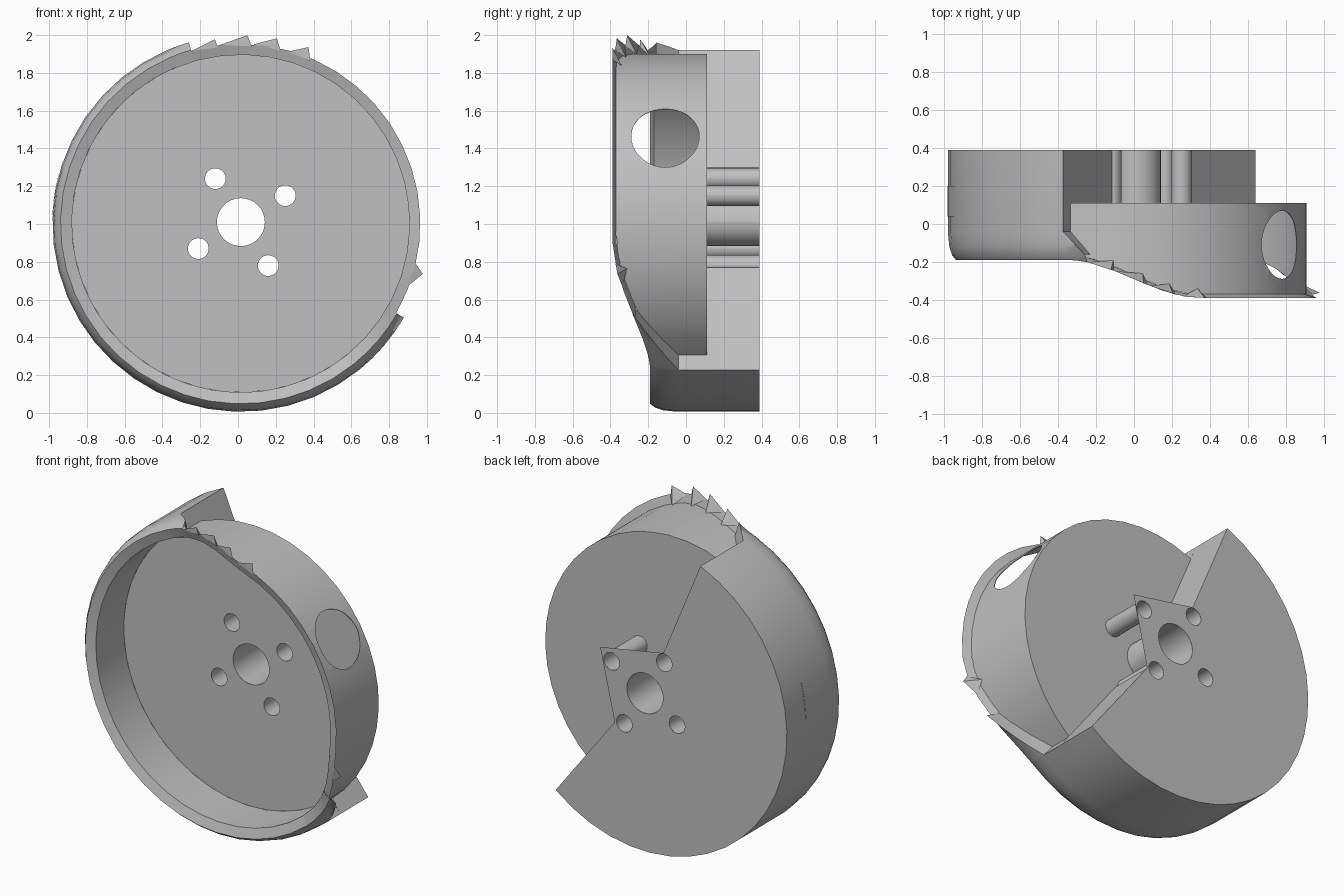
import bpy
from math import sin, cos, radians, pi
from mathutils import Vector, Euler

if "Cube" in bpy.data.objects:
    bpy.data.objects.remove(bpy.data.objects["Cube"])

CX, CZ = 0.015, 1.003          # axis of the round housing, along y
R_IN, R_RIM, R_OUT = 0.895, 0.945, 0.997
FLOOR, BACK = 0.11, 0.39
LEFT_A, LEFT_B = 113, 309      # angular range of the deep half
TAIL_A, TAIL_B = 106, 330      # where its front skirt tapers out

grey = bpy.data.materials.new("plain_grey")
grey.use_nodes = True
grey.diffuse_color = (0.53, 0.53, 0.53, 1)
grey.node_tree.nodes["Principled BSDF"].inputs["Base Color"].default_value = (0.53, 0.53, 0.53, 1)


def finish(ob):
    ob.data.materials.append(grey)
    bpy.ops.object.select_all(action="DESELECT")
    ob.select_set(True)
    bpy.context.view_layer.objects.active = ob
    bpy.ops.object.shade_smooth_by_angle(angle=radians(25))
    return ob


def mesh(name, verts, faces):
    me = bpy.data.meshes.new(name)
    me.from_pydata(verts, [], faces)
    ob = bpy.data.objects.new(name, me)
    bpy.context.collection.objects.link(ob)
    return finish(ob)


def polar(deg, r, y, cx=CX, cz=CZ):
    a = radians(deg)
    return (cx + r * cos(a), y, cz + r * sin(a))


def band(name, a0, a1, profile, step=8, closed=False, centre=(CX, CZ)):
    """Sweep a profile of (radius, y) pairs, which may vary with angle."""
    n = max(2, round(abs(a1 - a0) / step))
    rows = []
    for i in range(n + 1):
        a = a0 + (a1 - a0) * i / n
        rows.append([polar(a, r, y, *centre) for r, y in profile(a)])
    m = len(rows[0])
    faces = [(i * m + j, i * m + (j + 1) % m, (i + 1) * m + (j + 1) % m, (i + 1) * m + j)
             for i in range(n) for j in range(m if closed else m - 1)]
    if closed:
        faces += [tuple(reversed(range(m))), tuple(range(n * m, n * m + m))]
    return mesh(name, [p for row in rows for p in row], faces)


def plate(name, loops, y):
    """Flat plate facing along y; inner loops become holes."""
    cu = bpy.data.curves.new(name, "CURVE")
    cu.dimensions, cu.fill_mode = "2D", "BOTH"
    for loop in loops:
        s = cu.splines.new("POLY")
        s.points.add(len(loop) - 1)
        for p, (x, z) in zip(s.points, loop):
            p.co = (x, z, 0, 1)
        s.use_cyclic_u = True
    ob = bpy.data.objects.new(name, cu)
    bpy.context.collection.objects.link(ob)
    ob.rotation_euler = (pi / 2, 0, 0)
    ob.location.y = y
    bpy.ops.object.select_all(action="DESELECT")
    ob.select_set(True)
    bpy.context.view_layer.objects.active = ob
    bpy.ops.object.convert(target="MESH")
    return finish(bpy.context.object)


def arc(x, z, r, a0, a1, n):
    return [polar(a0 + (a1 - a0) * i / n, r, 0, x, z)[::2] for i in range(n + 1)]


def smooth(t):
    t = min(1, max(0, t))
    return t * t * (3 - 2 * t)


def rim(a):
    """Front edge of the rim: shallow on one side, ramping forward on the other."""
    a = (a + 90) % 360 - 90
    return -0.19 - 0.2 * min(smooth((a + 54) / 50), smooth((112 - a) / 42))


# Floor and raised back plate, pierced by the bores
holes = [(CX, 1.01, 0.127), (-0.12, 1.24, 0.055), (0.25, 1.15, 0.055),
         (-0.21, 0.87, 0.055), (0.16, 0.78, 0.055)]
hole_loops = [arc(x, z, r, 0, 360, 32)[:-1] for x, z, r in holes]
plate("floor", [arc(CX, CZ, R_IN, 0, 360, 45)[:-1]] + hole_loops, FLOOR)
low, side, high = (0.228, 0.77), (0.33, 1.22), (-0.115, 1.30)
plate("back_plate", [arc(CX, CZ, R_OUT, LEFT_A, LEFT_B, 24) + [low, side, high]] + hole_loops, BACK)
for i, (x, z, r) in enumerate(holes):
    band(f"bore_{i}", 0, 360, lambda a: [(r, FLOOR), (r, BACK)], 12, centre=(x, z))

# Step walls between the deep and shallow halves
for name, (x, z), a in (("upper", high, LEFT_A), ("lower", low, LEFT_B)):
    ox, _, oz = polar(a, R_OUT, 0)
    mesh(name + "_step_wall", [(x, FLOOR, z), (ox, FLOOR, oz), (ox, BACK, oz), (x, BACK, z)], [(0, 1, 2, 3)])
    mesh(name + "_step_end", [polar(a, r, y) for r, y in
         ((R_IN, -0.04), (R_OUT, -0.04), (R_OUT, FLOOR), (R_IN, FLOOR))], [(0, 1, 2, 3)])


# Outer skin of the deep half with a rounded front edge
def skin(a, back):
    f = rim(a)
    return [(r, min(back, f + d)) for r, d in
            ((R_OUT, 1), (R_OUT, 0.14), (0.99, 0.07), (0.975, 0.025), (0.955, 0), (R_IN, 0.02))]


def tail(a):
    if a < 180:
        back = -0.04 - 0.12 * (LEFT_A - a) / (LEFT_A - TAIL_A)
    else:
        back = -0.04 - 0.23 * (a - LEFT_B) / (TAIL_B - LEFT_B)
    pts = skin(a, back)
    return [(R_IN, pts[0][1])] + pts


band("outer_skin", LEFT_A, LEFT_B, lambda a: skin(a, BACK))
band("upper_skirt", TAIL_A, LEFT_A, tail, 3)
band("lower_skirt", LEFT_B, TAIL_B, tail, 5)

# Thin rim lip on the shallow half
band("rim_lip", TAIL_B - 360, TAIL_A, lambda a: [(R_IN, rim(a) + 0.02), (R_RIM + 0.005, rim(a))])

# Inner wall of the deep half
band("inner_wall", LEFT_A, LEFT_B, lambda a: [(R_IN, FLOOR), (R_IN, rim(a) + 0.02)])

# Side wall of the shallow half with a round port
T = 0.002
wall = band("side_wall", LEFT_B - 360, LEFT_A, lambda a: [
    (R_IN + T, FLOOR), (R_IN + T, rim(a) + 0.02), (R_IN - T, rim(a) + 0.02), (R_IN - T, FLOOR)], closed=True)
bpy.ops.object.mode_set(mode="EDIT")
bpy.ops.mesh.select_all(action="SELECT")
bpy.ops.mesh.normals_make_consistent(inside=False)
bpy.ops.object.mode_set(mode="OBJECT")
bpy.ops.mesh.primitive_cylinder_add(vertices=40, radius=0.18, depth=0.5, location=polar(31, R_IN, -0.11),
                                    rotation=Vector((cos(radians(31)), 0, sin(radians(31)))).to_track_quat("Z", "Y").to_euler())
cutter = bpy.context.object
cutter.name = "port_cutter"
cutter.hide_render = True
mod = wall.modifiers.new("port", "BOOLEAN")
mod.operation, mod.solver, mod.object = "DIFFERENCE", "EXACT", cutter
bpy.context.view_layer.objects.active = wall
bpy.ops.object.modifier_apply(modifier="port")
bpy.data.objects.remove(cutter)

# Small flush panel on the deep half
band("side_panel", 165, 178, lambda a: [(R_OUT, 0.2), (R_OUT + 0.002, 0.2), (R_OUT + 0.002, 0.04), (R_OUT, 0.04)], 4)

# Saw teeth standing on the rim: start, tip and end as angle and radius
teeth = [((106, 0.95), (98, 0.985), (97.5, 0.94)), ((97, 0.95), (88, 0.997), (86.5, 0.94)),
         ((86, 0.95), (79, 0.998), (77, 0.94)), ((75, 0.94), (69, 1.0), (67, 0.94)),
         ((-13, 0.95), (-15.5, 1.0), (-21, 0.94))]
for i, pts in enumerate(teeth):
    front = [polar(a, r, rim(a)) for a, r in pts]
    back = polar(pts[1][0], R_IN, rim(pts[1][0]) + 0.05)
    mesh(f"rim_tooth_{i}", front + [back], [(0, 1, 2), (0, 3, 1), (1, 3, 2)])
